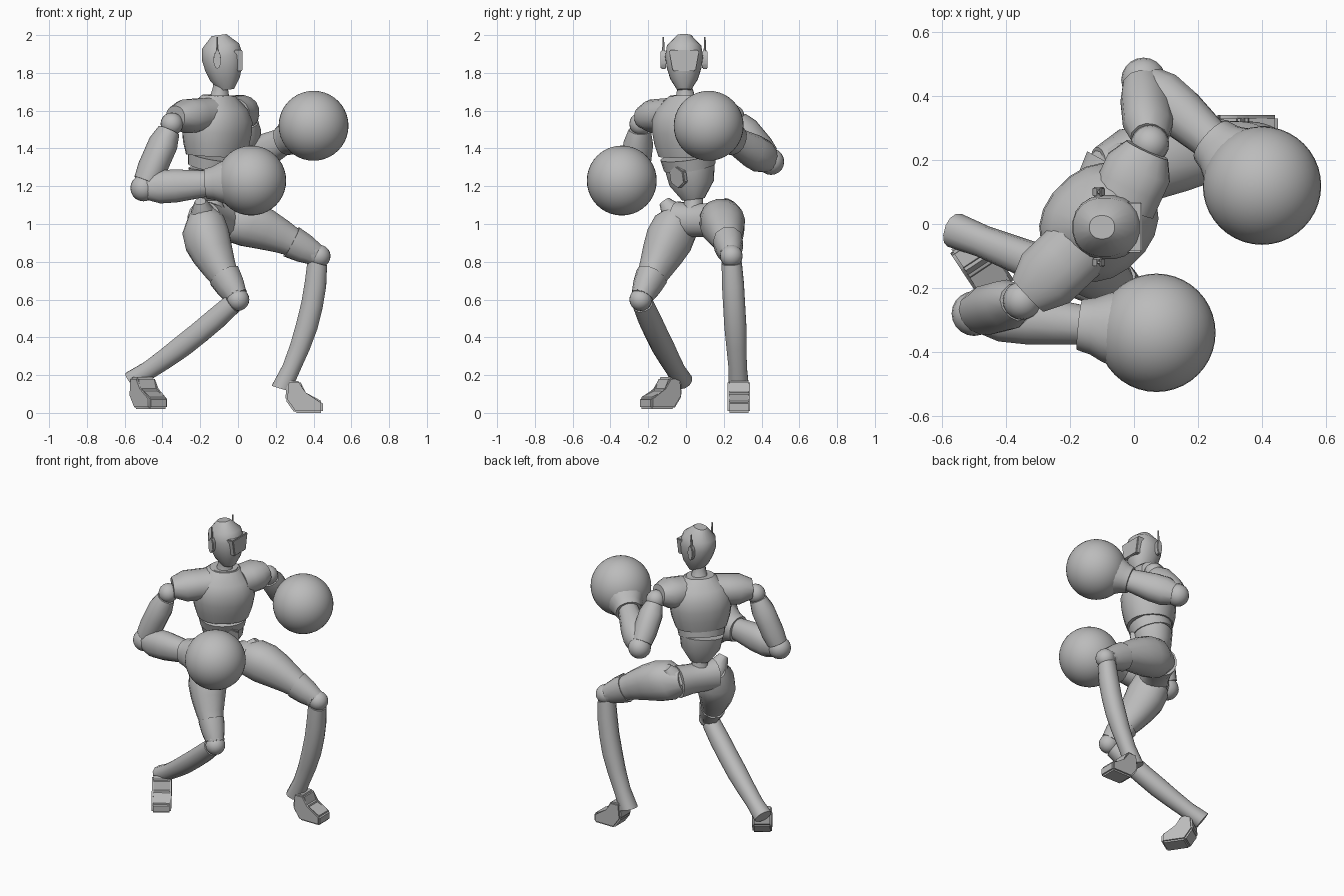
import bpy
import bmesh
from math import sin, cos, pi, copysign, radians
from mathutils import Vector

default_cube = bpy.data.objects.get("Cube")
if default_cube:
    bpy.data.objects.remove(default_cube, do_unlink=True)

shade = 0.5
grey = bpy.data.materials.new("plain grey")
grey.use_nodes = True
grey.diffuse_color = (shade, shade, shade, 1)
grey.node_tree.nodes["Principled BSDF"].inputs["Base Color"].default_value = grey.diffuse_color

RIGHT_TO_LEFT = Vector((.7, .7, 0)).normalized()
FORWARD = Vector((.7, -.7, 0)).normalized()
AXIS_X, AXIS_Y, UP = Vector((1, 0, 0)), Vector((0, 1, 0)), Vector((0, 0, 1))
STRAIGHT = Vector((0, 0, 0))


def finish(name, bm, angle=40):
    bmesh.ops.recalc_face_normals(bm, faces=bm.faces)
    mesh = bpy.data.meshes.new(name)
    bm.to_mesh(mesh)
    bm.free()
    mesh.materials.append(grey)
    part = bpy.data.objects.new(name, mesh)
    bpy.context.collection.objects.link(part)
    bpy.ops.object.select_all(action='DESELECT')
    part.select_set(True)
    bpy.context.view_layer.objects.active = part
    bpy.ops.object.shade_smooth_by_angle(angle=radians(angle))


def bridge(bm, lower, upper):
    for index in range(len(lower)):
        bm.faces.new((lower[index - 1], lower[index], upper[index], upper[index - 1]))


def outline(sides, width, height, power=1):
    """Points of a rounded cross-section; a power under one squares it off."""
    points = []
    for index in range(sides):
        turn = 2 * pi * (index + .5) / sides
        u, v = (copysign(abs(value) ** power, value) for value in (cos(turn), sin(turn)))
        points.append((u * width, v * height))
    return points


def limb(name, start, end, radii, side=UP, flat=1, bend=STRAIGHT, sides=16, power=.9):
    """Rings at even steps from start to end, bowed by bend at the middle."""
    start, end = Vector(start), Vector(end)
    along = (end - start).normalized()
    across = (side - along * side.dot(along)).normalized()
    other = along.cross(across)
    bm = bmesh.new()
    rings = []
    for step, radius in enumerate(radii):
        t = step / (len(radii) - 1)
        centre = start.lerp(end, t) + bend * 4 * t * (1 - t)
        rings.append([bm.verts.new(centre + across * u + other * v)
                      for u, v in outline(sides, radius, radius * flat, power)])
    for lower, upper in zip(rings, rings[1:]):
        bridge(bm, lower, upper)
    bm.faces.new(rings[0])
    bm.faces.new(rings[-1])
    finish(name, bm)


def ball(name, centre, radius, segments=20):
    bm = bmesh.new()
    bmesh.ops.create_uvsphere(bm, u_segments=segments, v_segments=segments // 2, radius=radius)
    bmesh.ops.translate(bm, verts=bm.verts, vec=centre)
    finish(name, bm)


def plate(name, profile, origin, u_axis, v_axis, thickness, bevel):
    """Profile drawn in the u-v plane, thickened to both sides and bevelled."""
    normal = u_axis.cross(v_axis).normalized()
    bm = bmesh.new()
    back, front = [[bm.verts.new(Vector(origin) + u_axis * u + v_axis * v + normal * offset)
                    for u, v in profile] for offset in (-thickness / 2, thickness / 2)]
    bm.faces.new(back)
    bm.faces.new(front)
    bridge(bm, back, front)
    bmesh.ops.bevel(bm, geom=bm.edges[:], offset=bevel, segments=2, affect='EDGES')
    finish(name, bm)


# Head with visor, ear pods and antennas
head = Vector((-.09, -.01, 1.87))
limb("head", (-.06, -.01, 1.71), (-.1, -.01, 2), (.04, .08, .1, .11, .1, .04),
     AXIS_X, flat=.92, sides=20)
plate("visor", [(-.08, .05), (.08, .05), (.06, -.06), (-.06, -.06)],
      head + AXIS_X * .09, AXIS_Y, UP, thickness=.05, bevel=.005)
for label, sign in (("left", 1), ("right", -1)):
    ear = head + AXIS_Y * sign * .11 - AXIS_X * .02
    plate(label + "_ear_pod", outline(12, .02, .05), ear, AXIS_X, UP, thickness=.03, bevel=.004)
    limb(label + "_antenna", ear, ear + UP * .12, (.008, .004), AXIS_X, sides=6)

# Neck and collar
neck = Vector((-.1, 0, 1.63))
limb("neck", neck, head - UP * .11, (.07, .05, .04, .04), RIGHT_TO_LEFT)
limb("collar", neck, neck + UP * .05, (.1, .08), RIGHT_TO_LEFT, flat=.9)

# Torso
chest_base = Vector((-.12, .01, 1.36))
rib_base = Vector((-.13, .02, 1.3))
waist = Vector((-.13, .04, 1.13))
limb("chest", chest_base, neck + UP * .05, (.16, .18, .19, .19, .16, .09),
     RIGHT_TO_LEFT, flat=.88, sides=20)
limb("ribs", rib_base, chest_base, (.14, .15), RIGHT_TO_LEFT, flat=.9, sides=20)
limb("abdomen", waist, rib_base, (.06, .12, .135), RIGHT_TO_LEFT, flat=.9, sides=20)
limb("waist", waist - UP * .1, waist + UP * .05, (.08, .05, .05), RIGHT_TO_LEFT)
plate("belly_plate", outline(6, .06, .06), (-.03, -.04, 1.25),
      RIGHT_TO_LEFT, UP + FORWARD * .2, thickness=.03, bevel=.005)

# Arms: shoulder cap, joints, upper arm, forearm, cuff and round glove
arms = (("left", 1, (.05, .25, 1.57), (.03, .45, 1.33), (.4, .12, 1.52)),
        ("right", -1, (-.35, -.24, 1.53), (-.5, -.28, 1.19), (.07, -.34, 1.23)))
for label, sign, *joints in arms:
    shoulder, elbow, glove = map(Vector, joints)
    root = neck + RIGHT_TO_LEFT * sign * .09 - UP * .05
    limb(label + "_shoulder_cap", root, shoulder.lerp(root, .1) + UP * .03,
         (.09, .09, .09, .06), flat=1.2)
    ball(label + "_shoulder_joint", shoulder, .06)
    limb(label + "_upper_arm", shoulder.lerp(elbow, .1), shoulder.lerp(elbow, .9),
         (.06, .08, .08, .08, .07), FORWARD, flat=.9, sides=12)
    ball(label + "_elbow_joint", elbow, .07)
    limb(label + "_forearm", elbow, elbow.lerp(glove, .6), (.06, .09, .09, .08, .07),
         flat=.9, sides=12)
    limb(label + "_glove_cuff", elbow.lerp(glove, .58), elbow.lerp(glove, .8),
         (.08, .09, .11, .12), sides=20)
    ball(label + "_glove", glove, .185, segments=40)

# Pelvis bar joining the hips
left_hip, right_hip = Vector((-.06, .18, 1.02)), Vector((-.18, -.04, 1.02))
limb("pelvis", right_hip, left_hip, (.1, .09, .09, .1))

# Legs: left bent in front, right pushing off behind
legs = (("left", left_hip, (.43, .24, .83), (.23, .28, .13), UP * .03, AXIS_X * .04),
        ("right", right_hip, (0, -.24, .6), (-.56, -.02, .17), AXIS_X * -.03, UP * -.02))
for label, hip, knee, ankle, thigh_bend, shin_bend in legs:
    knee, ankle = Vector(knee), Vector(ankle)
    thigh = knee - hip
    outward = (hip - left_hip.lerp(right_hip, .5)).normalized()
    crest = hip + outward * .07 + UP * .1 + FORWARD * .02
    limb(label + "_hip_crest", hip, crest, (.08, .06, .03), AXIS_X, sides=10)
    limb(label + "_thigh", hip - thigh * .1, knee - thigh * .05,
         (.07, .12, .125, .11, .09, .07, .06), flat=.95, bend=thigh_bend)
    limb(label + "_knee_cuff", knee - thigh * .3 + thigh_bend * .6, knee - thigh * .03,
         (.09, .08, .06), flat=.9, sides=10)
    ball(label + "_knee_joint", knee, .06)
    limb(label + "_shin", knee.lerp(ankle, .05), ankle, (.055, .06, .06, .06, .055, .05, .055),
         AXIS_Y, bend=shin_bend, sides=12)

# Feet
foot = [(0, .07), (.01, .17), (.08, .17), (.1, .1), (.2, .06), (.2, 0), (.05, 0)]
for label, heel, toward in (("left", (.25, .28, 0), AXIS_X),
                            ("right", (-.53, -.05, .02), Vector((.55, -.83, 0)))):
    plate(label + "_foot", foot, heel, toward, UP, thickness=.12, bevel=.01)
